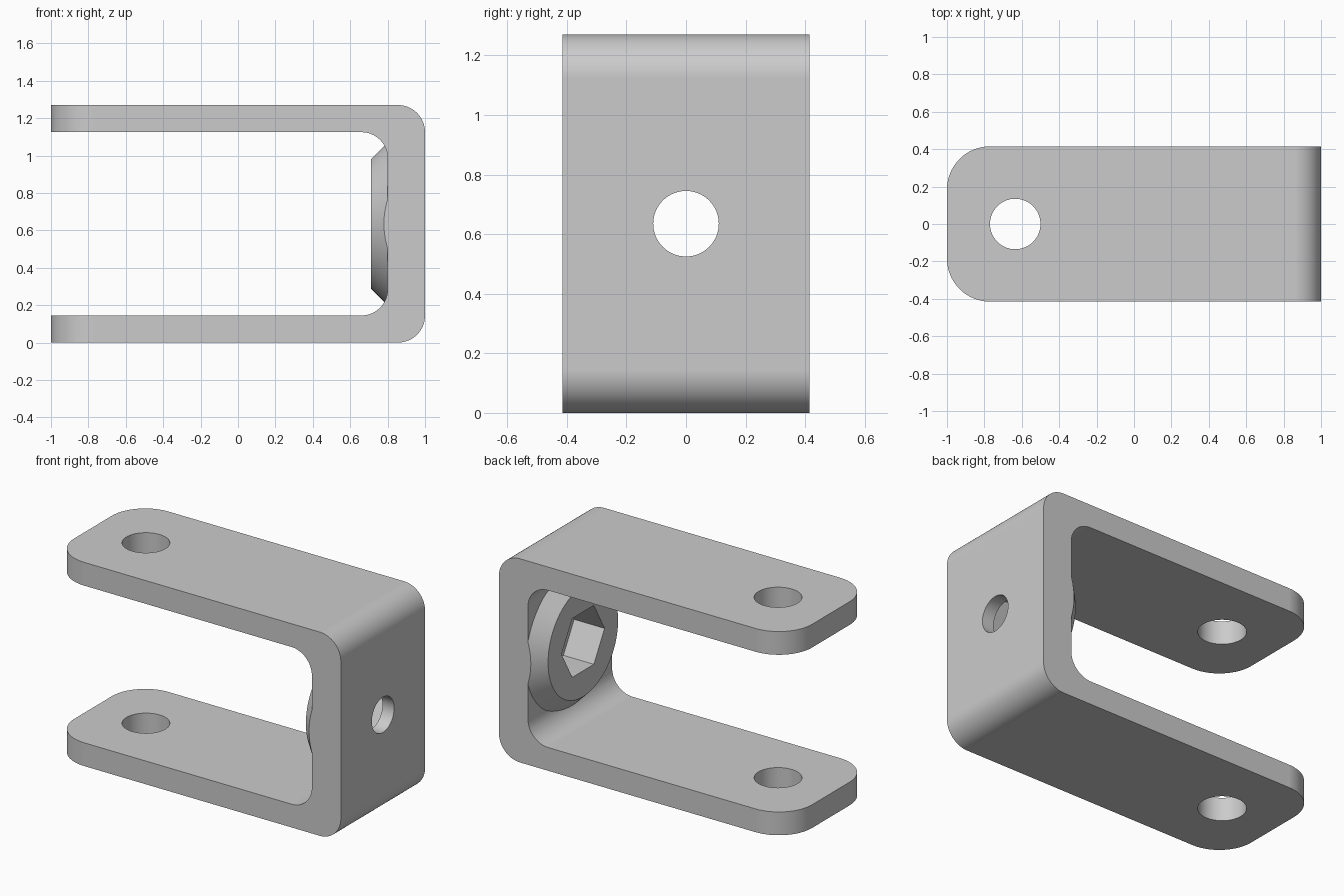
import bpy
import bmesh
from math import pi, sin, cos, radians
from mathutils import Vector, Matrix

cube = bpy.data.objects.get("Cube")
if cube:
    bpy.data.objects.remove(cube, do_unlink=True)

HEIGHT, HALF_WIDTH, ARM, WALL_X = 1.27, 0.415, 0.145, 0.80
MID = HEIGHT / 2

steel = bpy.data.materials.new("plain_grey")
steel.use_nodes = True
grey = (0.6, 0.6, 0.6, 1)
steel.diffuse_color = grey
steel.node_tree.nodes["Principled BSDF"].inputs["Base Color"].default_value = grey


def rounded(corners, steps=16):
    """Outline from (x, y, radius) right-angled corners."""
    out = []
    for i, (x, y, r) in enumerate(corners):
        p = Vector((x, y))
        if not r:
            out.append(p)
            continue
        a = (Vector(corners[i - 1][:2]) - p).normalized()
        b = (Vector(corners[(i + 1) % len(corners)][:2]) - p).normalized()
        centre = p + (a + b) * r
        for k in range(steps + 1):
            t = pi / 2 * k / steps
            out.append(centre - b * r * cos(t) - a * r * sin(t))
    return out


def finish(name, bm):
    bmesh.ops.recalc_face_normals(bm, faces=bm.faces)
    mesh = bpy.data.meshes.new(name)
    bm.to_mesh(mesh)
    bm.free()
    mesh.materials.append(steel)
    obj = bpy.data.objects.new(name, mesh)
    bpy.context.collection.objects.link(obj)
    return obj


def prism(name, outline, place, depth):
    """Extrude an outline; place turns (u, v, 0) into a 3D point."""
    bm = bmesh.new()
    face = bm.faces.new([bm.verts.new(place(u, v)) for u, v in outline])
    ext = bmesh.ops.extrude_face_region(bm, geom=[face])
    moved = [g for g in ext["geom"] if isinstance(g, bmesh.types.BMVert)]
    bmesh.ops.translate(bm, verts=moved, vec=depth)
    return finish(name, bm)


def turned(name, sides, r1, r2, start, end):
    """Cone or cylinder between two points."""
    start, end = Vector(start), Vector(end)
    axis = end - start
    matrix = Matrix.Translation((start + end) / 2)
    if axis.x:
        matrix = matrix @ Matrix.Rotation(radians(90), 4, "Y")
    bm = bmesh.new()
    bmesh.ops.create_cone(bm, cap_ends=True, segments=sides, radius1=r1,
                          radius2=r2, depth=axis.length, matrix=matrix)
    return finish(name, bm)


def combine(target, tool, operation):
    mod = target.modifiers.new(operation, "BOOLEAN")
    mod.operation, mod.object, mod.solver = operation, tool, "EXACT"
    bpy.ops.object.select_all(action="DESELECT")
    bpy.context.view_layer.objects.active = target
    target.select_set(True)
    bpy.ops.object.modifier_apply(modifier=mod.name)
    bpy.data.objects.remove(tool, do_unlink=True)


# U-shaped side profile, extruded wider than needed
profile = rounded([(-1.2, 0, 0), (1, 0, 0.145), (1, HEIGHT, 0.145), (-1.2, HEIGHT, 0),
                   (-1.2, HEIGHT - ARM, 0), (WALL_X, HEIGHT - ARM, 0.14),
                   (WALL_X, ARM, 0.14), (-1.2, ARM, 0)])
bracket = prism("clevis_bracket", profile, lambda u, v: (u, -0.6, v), (0, 1.2, 0))

# Conical boss on the inside of the end wall
combine(bracket, turned("boss", 96, 0.345, 0.485, (0.71, 0, MID), (0.85, 0, MID)), "UNION")

# Trim to the plan outline with rounded arm tips
plan = rounded([(-1, -HALF_WIDTH, 0.23), (1.2, -HALF_WIDTH, 0),
                (1.2, HALF_WIDTH, 0), (-1, HALF_WIDTH, 0.23)])
combine(bracket, prism("plan_trim", plan, lambda u, v: (u, v, -0.2), (0, 0, 1.7)), "INTERSECT")

# Hexagonal socket, bolt hole and pin holes
hexagon = [(0.212 * cos(k * pi / 3), 0.212 * sin(k * pi / 3)) for k in range(6)]
combine(bracket, prism("hex_socket", hexagon, lambda u, v: (0.6, u, MID + v), (0.32, 0, 0)),
        "DIFFERENCE")
combine(bracket, turned("bolt_hole", 64, 0.11, 0.11, (0.85, 0, MID), (1.1, 0, MID)), "DIFFERENCE")
combine(bracket, turned("pin_holes", 64, 0.135, 0.135, (-0.635, 0, -0.1), (-0.635, 0, 1.4)),
        "DIFFERENCE")

# Smooth the curves, keep flats and edges crisp
bpy.ops.object.shade_smooth_by_angle(angle=radians(25))
weighted = bracket.modifiers.new("flat_faces", "WEIGHTED_NORMAL")
weighted.keep_sharp = True
